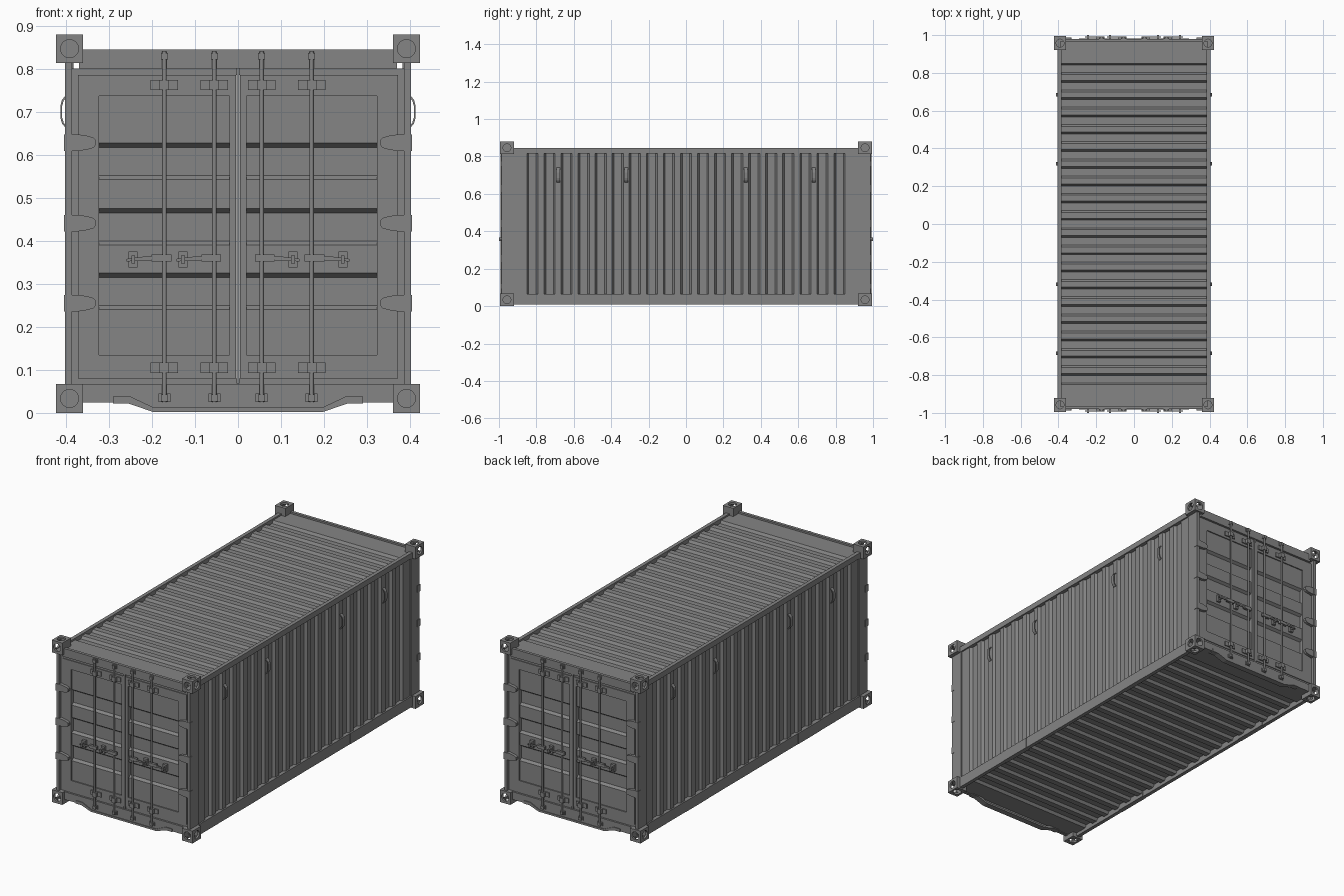
import bpy, bmesh, math
from mathutils import Matrix, Vector

if "Cube" in bpy.data.objects:
    bpy.data.objects.remove(bpy.data.objects["Cube"])

# dark grey paint
paint = bpy.data.materials.new("dark_grey_paint")
paint.diffuse_color = (.235, .235, .235, 1)
paint.use_nodes = True
paint.node_tree.nodes["Principled BSDF"].inputs["Base Color"].default_value = paint.diffuse_color


def finish(name, bm, mirror):
    bmesh.ops.recalc_face_normals(bm, faces=bm.faces)
    me = bpy.data.meshes.new(name)
    bm.to_mesh(me)
    bm.free()
    me.materials.append(paint)
    ob = bpy.data.objects.new(name, me)
    bpy.context.collection.objects.link(ob)
    if mirror:
        m = ob.modifiers.new("Mirror", 'MIRROR')
        m.use_axis = ['X' in mirror, 'Y' in mirror, 'Z' in mirror]
        m.use_mirror_merge = False
    return ob


def box(name, x, y, z, mirror="XY"):
    """Box from (min, max) pairs."""
    bm = bmesh.new()
    size = [b - a for a, b in (x, y, z)]
    mid = [(a + b) / 2 for a, b in (x, y, z)]
    bmesh.ops.create_cube(bm, size=1, matrix=Matrix.Translation(mid) @ Matrix.Diagonal((*size, 1)))
    return finish(name, bm, mirror)


def extrude(name, pts, axis, a, b, mirror="", closed=True):
    """Sweep a 2D profile along an axis: solid if closed, sheet if open."""
    bm = bmesh.new()
    place = {'x': lambda u, v, t: (t, u, v),
             'y': lambda u, v, t: (u, t, v),
             'z': lambda u, v, t: (u, v, t)}[axis]
    r0 = [bm.verts.new(place(u, v, a)) for u, v in pts]
    r1 = [bm.verts.new(place(u, v, b)) for u, v in pts]
    n = len(pts)
    for i in range(n if closed else n - 1):
        j = (i + 1) % n
        bm.faces.new((r0[i], r0[j], r1[j], r1[i]))
    if closed:
        bm.faces.new(r0)
        bm.faces.new(r1)
    return finish(name, bm, mirror)


def cyl(name, centre, direction, r, length, segs=24, mirror=""):
    bm = bmesh.new()
    rot = Vector((0, 0, 1)).rotation_difference(Vector(direction)).to_matrix().to_4x4()
    bmesh.ops.create_cone(bm, cap_ends=True, segments=segs, radius1=r, radius2=r, depth=length,
                          matrix=Matrix.Translation(centre) @ rot)
    return finish(name, bm, mirror)


def corrugation(base, groove, end, pitch=0.0912, count=19):
    """Trapezoid wave along y as (y, height) points."""
    pts = [(-end, base)]
    for i in range(count):
        c = (i - (count - 1) / 2) * pitch
        pts += [(c - .030, base), (c - .020, groove), (c + .020, groove), (c + .030, base)]
    return pts + [(end, base)]


# corner castings: hollow blocks with three round openings
cast = box("corner_casting", (.36, .423), (-.995, -.92), (.373, .44), "")
c = Vector((.3915, -.9575, .4065))
cutters = [box("cut", (.37, .413), (-.985, -.93), (.383, .43), "")]
for d in ((1, 0, 0), (0, -1, 0), (0, 0, 1)):
    cutters.append(cyl("cut", c + Vector(d) * .035, d, .021, .07))
for k in cutters:
    k.hide_render = True
    m = cast.modifiers.new("Hole", 'BOOLEAN')
    m.operation, m.solver, m.object = 'DIFFERENCE', 'EXACT', k
bpy.context.view_layer.update()
mesh = bpy.data.meshes.new_from_object(cast.evaluated_get(bpy.context.evaluated_depsgraph_get()))
cast.modifiers.clear()
cast.data = mesh
for k in cutters:
    bpy.data.objects.remove(k)
m = cast.modifiers.new("Mirror", 'MIRROR')
m.use_axis = (True, True, True)
cast.location.z = .44

# corrugated sheets
extrude("roof", corrugation(.836, .822, .968), 'x', -.388, .388, closed=False)
extrude("floor", corrugation(.026, .040, .96), 'x', -.388, .388, closed=False)
side = [(x, y) for y, x in corrugation(.396, .382, .93)]
extrude("side_wall", side, 'z', .06, .82, "X", closed=False)

# rails, posts and fork pockets
box("top_rail", (.384, .404), (-.925, .925), (.815, .845), "X")
box("bottom_rail", (.384, .404), (-.925, .925), (.008, .066), "X")
box("fork_pocket", (.38, .4055), (-.578, -.385), (.008, .066))
box("corner_post", (.386, .402), (-.986, -.912), (.06, .82))
box("end_header", (-.37, .37), (-.98, -.964), (.80, .845), "Y")

# end sill with dropped centre and bottom lip
extrude("sill", [(-.37, .066), (.37, .066), (.37, .024), (.255, .024), (.197, .004),
                 (-.197, .004), (-.255, .024), (-.37, .024)], 'y', -.978, -.962, "Y")
extrude("sill_lip", [(-.29, .038), (-.25, .038), (-.195, .012), (.195, .012), (.25, .038),
                     (.29, .038), (.29, .022), (.255, .022), (.197, .002), (-.197, .002),
                     (-.255, .022), (-.29, .022)], 'y', -.982, -.95, "Y")

# door gasket
for n, x, z in (("side", (.372, .386), (.068, .80)), ("top", (0, .386), (.785, .80)),
                ("bottom", (0, .386), (.066, .08))):
    box("gasket_" + n, x, (-.968, -.95), z)
box("centre_seal", (0, .004), (-.976, -.95), (.068, .80))

# door leaf: frame around a panel with horizontal ribs
for n, x, z in (("outer", (.323, .372), (.08, .785)), ("inner", (.005, .02), (.08, .785)),
                ("top", (.02, .323), (.737, .785)), ("bottom", (.02, .323), (.08, .134))):
    box("door_frame_" + n, x, (-.972, -.95), z)
panel, y = [(-.966, .737)], -.966
for z in (.622, .547, .470, .395, .320, .245):
    panel.append((y, z + .005))
    y = -.952 if y == -.966 else -.966
    panel.append((y, z - .005))
panel.append((-.966, .134))
extrude("door_panel", panel, 'x', .02, .323, "XY", closed=False)

# hinges
for z in (.255, .441, .628):
    half = [(.40, .019), (.37, .019), (.35, .016), (.336, .012), (.331, .006)]
    pts = [(x, z + h) for x, h in half] + [(x, z - h) for x, h in reversed(half)]
    extrude("hinge", pts, 'y', -.988, -.968, "XY")
    box("hinge_knuckle", (.385, .404), (-.989, -.965), (z - .019, z + .019))

# lock rods with brackets, keepers and handles
for x in (.055, .171):
    rod = cyl("lock_rod", (x, -.986, .4325), (0, 0, 1), .0052, .815, 12, "XY")
    for p in rod.data.polygons:
        p.use_smooth = len(p.vertices) == 4
    for z in (.105, .762):
        box("rod_bracket", (x - .032, x + .032), (-.978, -.97), (z - .012, z + .012))
        box("rod_clamp", (x - .011, x + .011), (-.993, -.97), (z - .012, z + .012))
    for z in (.035, .829):
        box("rod_keeper", (x - .014, x + .014), (-.983, -.975), (z - .01, z + .01))
        box("rod_cam", (x - .008, x + .008), (-.993, -.975), (z - .008, z + .008))
    box("handle_hub", (x - .016, x + .03), (-.993, -.979), (.352, .368))
    extrude("handle_bar", [(x, .364), (x + .05, .363), (x + .088, .358), (x + .088, .352),
                           (x + .05, .354), (x, .356)], 'y', -.992, -.987, "XY")
    box("handle_catch_plate", (x + .062, x + .083), (-.98, -.965), (.338, .375))
    box("handle_catch", (x + .068, x + .077), (-1.0, -.975), (.347, .366))

# side grab straps
path = [(.384, .655), (.400, .662), (.409, .672), (.4125, .685)]
outer = path + [(x, 1.4 - z) for x, z in reversed(path)]
inner = [(x - .004, .7 + (z - .7) * .93) for x, z in reversed(outer)]
for y in (.319, .684):
    extrude("grab_strap", outer + inner, 'y', y - .009, y + .009, "XY")
